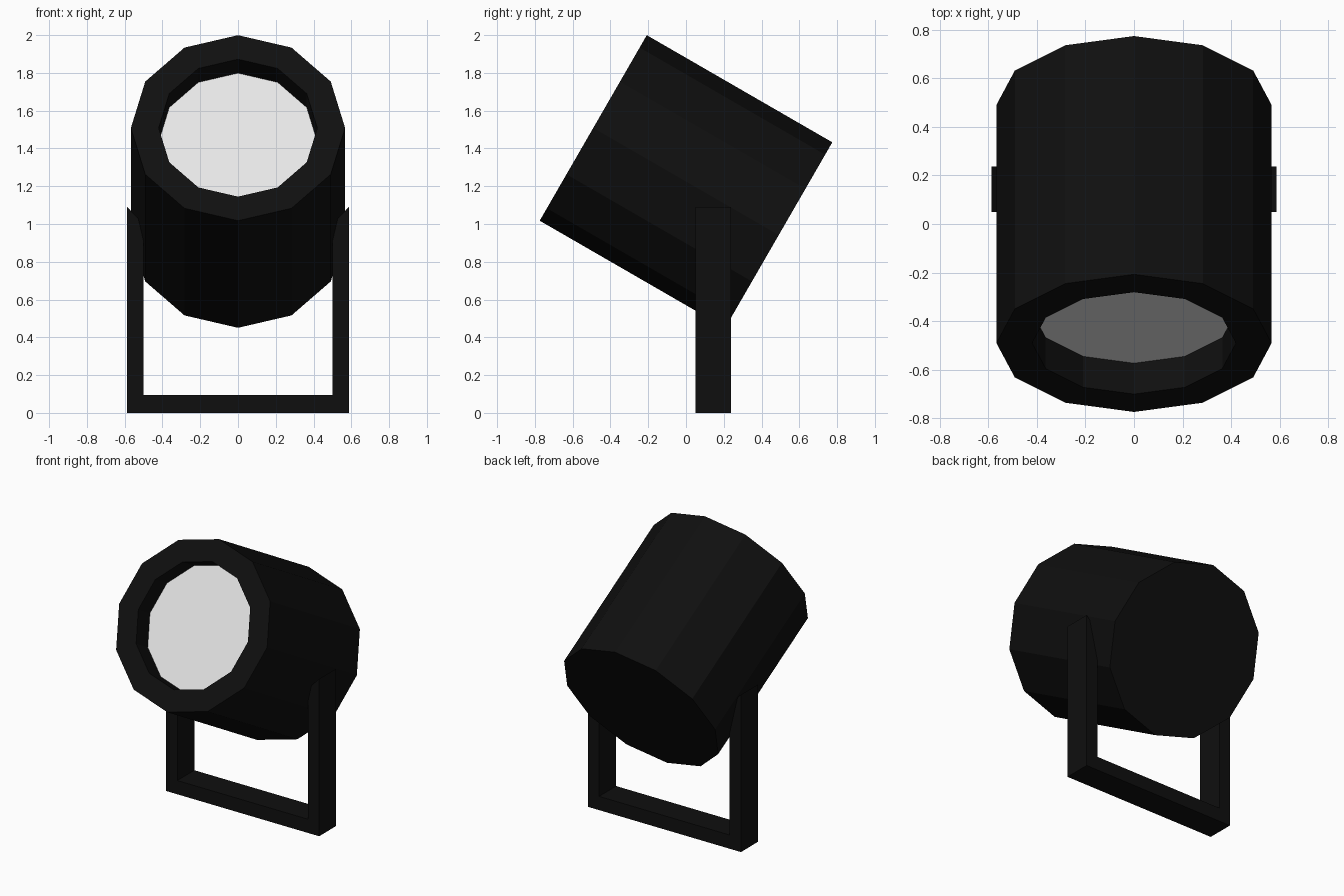
import bpy, bmesh
from math import radians, sin, cos, pi

if "Cube" in bpy.data.objects:
    bpy.data.objects.remove(bpy.data.objects["Cube"], do_unlink=True)

SIDES = 12
RADIUS, HALF = 0.567, 0.567      # housing radius and half length
HOLE, RECESS = 0.42, 0.147       # front opening
CENTRE, TILT = (0, 0, 1.225), (radians(60), 0, 0)


def material(name, rgb):
    m = bpy.data.materials.new(name)
    m.use_nodes = True
    m.diffuse_color = (*rgb, 1)
    m.node_tree.nodes["Principled BSDF"].inputs["Base Color"].default_value = (*rgb, 1)
    return m


black = material("matte black", (0.0048, 0.0048, 0.0048))
white = material("lens white", (0.8, 0.8, 0.8))


def add_object(name, bm, mat):
    bmesh.ops.recalc_face_normals(bm, faces=bm.faces)
    mesh = bpy.data.meshes.new(name)
    bm.to_mesh(mesh)
    bm.free()
    mesh.materials.append(mat)
    ob = bpy.data.objects.new(name, mesh)
    bpy.context.collection.objects.link(ob)
    return ob


def turned(name, profile, mat):
    """Closed solid from rings of (radius, height), capped at both ends."""
    bm = bmesh.new()
    angles = [2 * pi * i / SIDES for i in range(SIDES)]
    rings = [[bm.verts.new((r * cos(a), r * sin(a), z)) for a in angles]
             for r, z in profile]
    for lower, upper in zip(rings, rings[1:]):
        for i in range(SIDES):
            j = (i + 1) % SIDES
            bm.faces.new((lower[i], lower[j], upper[j], upper[i]))
    bm.faces.new(rings[0])
    bm.faces.new(rings[-1])
    ob = add_object(name, bm, mat)
    ob.location, ob.rotation_euler = CENTRE, TILT
    return ob


# Lamp housing with a recessed front opening
floor = HALF - RECESS - 0.008
turned("lamp_housing", [(RADIUS, -HALF), (RADIUS, HALF), (HOLE, HALF), (HOLE, floor)], black)

# Lens plate on the recess floor
turned("lens", [(HOLE, floor), (HOLE, HALF - RECESS)], white)

# U-shaped stand: right half outline, mirrored, then given depth
outer, inner, bar = 0.587, 0.5, 0.095
half = [(inner, bar), (inner, 1.0), (outer, 1.09), (outer, 0)]
outline = half + [(-x, z) for x, z in reversed(half)]
bm = bmesh.new()
y_front, y_back = 0.05, 0.237
face = bm.faces.new([bm.verts.new((x, y_front, z)) for x, z in outline])
result = bmesh.ops.extrude_face_region(bm, geom=[face], use_keep_orig=True)
moved = [g for g in result["geom"] if isinstance(g, bmesh.types.BMVert)]
bmesh.ops.translate(bm, verts=moved, vec=(0, y_back - y_front, 0))
add_object("stand", bm, black)
